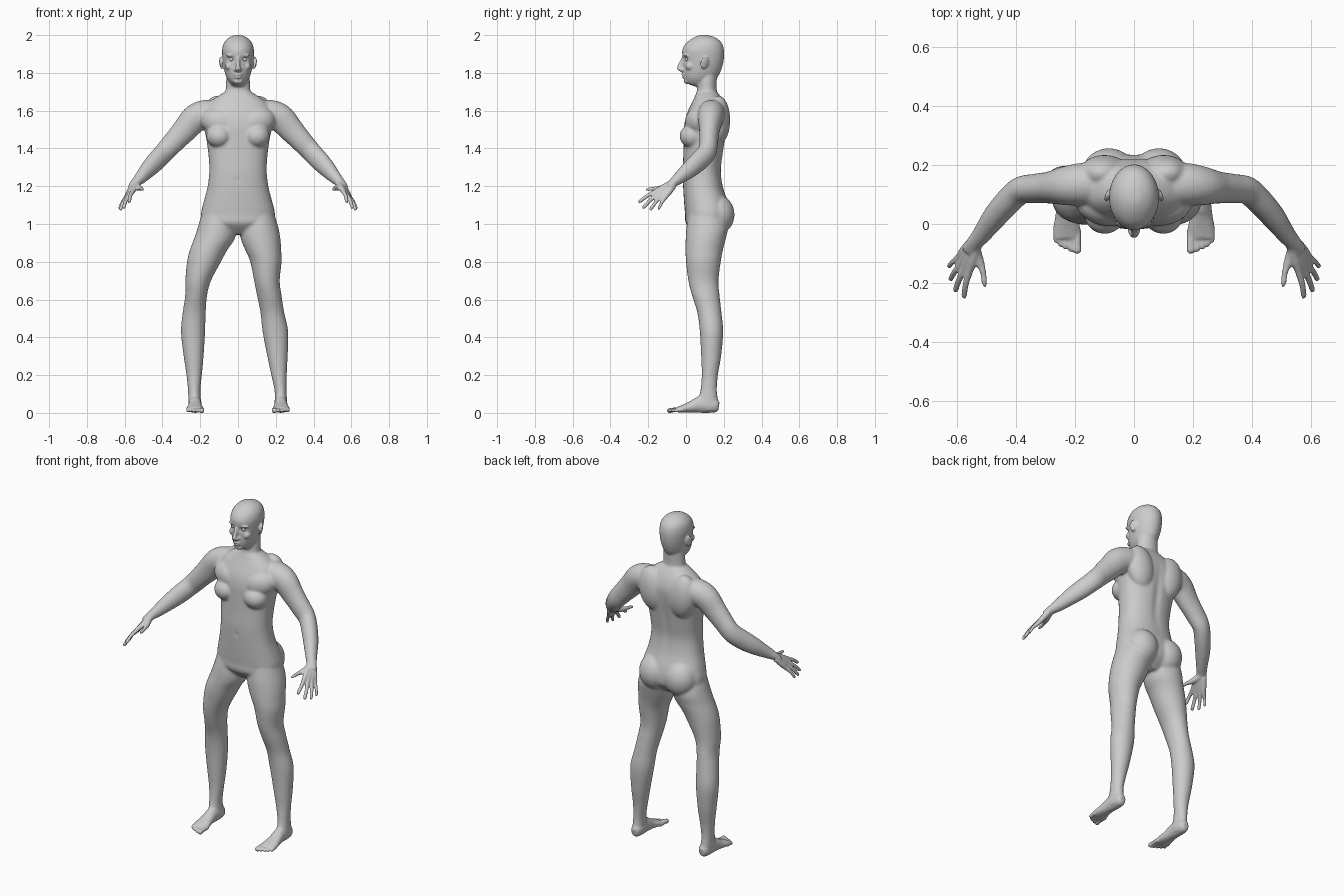
import bpy, bmesh, math
from mathutils import Vector, Matrix, Euler

bm = bmesh.new()


def spline(rows, n):
    """Catmull-Rom interpolation of whole rows."""
    out = []
    for i in range(len(rows) - 1):
        p0, p1 = rows[max(i - 1, 0)], rows[i]
        p2, p3 = rows[i + 1], rows[min(i + 2, len(rows) - 1)]
        for k in range(n):
            t = k / n
            out.append([0.5 * (2 * b + (c - a) * t + (2 * a - 5 * b + 4 * c - d) * t * t
                               + (3 * b - a - 3 * c + d) * t ** 3)
                        for a, b, c, d in zip(p0, p1, p2, p3)])
    out.append(list(rows[-1]))
    return out


def loft(rows, upright=False, s=1, power=2.0, n=5, sides=32):
    """Skin elliptical rings (x, y, z, half width, half depth) along a path."""
    pts = spline([(s * r[0], *r[1:]) for r in rows], n)
    rings = []
    for i, (x, y, z, a, b) in enumerate(pts):
        u, v = Vector((1, 0, 0)), Vector((0, 1, 0))
        if not upright:
            t = Vector(pts[min(i + 1, len(pts) - 1)][:3]) - Vector(pts[max(i - 1, 0)][:3])
            u = t.cross(Vector((0, 0, 1))).normalized()
            v = u.cross(t).normalized()
        ring = []
        for k in range(sides):
            w = 2 * math.pi * k / sides
            c, d = math.cos(w), math.sin(w)
            c = math.copysign(abs(c) ** (2 / power), c)
            d = math.copysign(abs(d) ** (2 / power), d)
            ring.append(bm.verts.new(Vector((x, y, z)) + u * a * c + v * b * d))
        rings.append(ring)
    for r0, r1 in zip(rings, rings[1:]):
        for k in range(sides):
            j = (k + 1) % sides
            bm.faces.new((r0[k], r0[j], r1[j], r1[k]))
    bm.faces.new(rings[0][::-1])
    bm.faces.new(rings[-1])


def column(rows, power=2.0):
    """Upright loft on the centre line from (z, front y, back y, half width)."""
    loft([(0, (f + b) / 2, z, w, (b - f) / 2) for z, f, b, w in rows], True, 1, power)


def blob(loc, size, rot=(0, 0, 0), s=1):
    m = (Matrix.Translation((s * loc[0], loc[1], loc[2]))
         @ Euler((rot[0], s * rot[1], s * rot[2])).to_matrix().to_4x4()
         @ Matrix.Diagonal((*size, 1)))
    bmesh.ops.create_uvsphere(bm, u_segments=32, v_segments=20, radius=1, matrix=m)


# torso and neck
column([(.945, .05, .17, .05), (1.0, .0, .225, .18), (1.05, -.005, .235, .196),
        (1.11, -.01, .225, .184), (1.19, -.015, .198, .163), (1.28, -.018, .186, .152),
        (1.37, -.014, .196, .157), (1.45, -.012, .208, .168), (1.52, -.01, .218, .182),
        (1.58, .003, .22, .185), (1.63, .025, .207, .165), (1.665, .042, .19, .125),
        (1.70, .057, .165, .07)], 2.3)
column([(1.6, .04, .18, .075), (1.66, .048, .17, .07), (1.72, .06, .162, .065),
        (1.80, .06, .165, .06)])

# head
column([(1.728, .045, .14, .03), (1.745, .004, .15, .042), (1.77, -.011, .163, .058),
        (1.80, -.015, .18, .069), (1.84, -.015, .194, .077), (1.88, -.018, .201, .082),
        (1.92, -.02, .201, .084), (1.955, -.002, .191, .076), (1.98, .028, .168, .057),
        (1.995, .058, .135, .031), (2.0, .08, .11, .012)])

# nose, lips and chin
loft([(0, -.012, 1.885, .009, .009), (0, -.022, 1.86, .009, .012),
      (0, -.033, 1.835, .012, .013), (0, -.034, 1.818, .016, .012),
      (0, -.02, 1.806, .012, .008)], True)
blob((0, -.013, 1.79), (.024, .012, .007))
blob((0, -.011, 1.777), (.02, .012, .007))
blob((0, .003, 1.756), (.026, .014, .014))

for s in (1, -1):
    # face sides: brow, cheek, nostril, ear
    blob((.036, .002, 1.893), (.028, .016, .008), (0, .1, .25), s)
    blob((.046, .022, 1.835), (.022, .025, .022), (0, 0, 0), s)
    blob((.014, -.022, 1.817), (.008, .012, .008), (0, 0, 0), s)
    blob((.088, .097, 1.853), (.008, .023, .034), (-.15, .15, .4), s)

    # chest, shoulder blade, buttock
    blob((.1, .032, 1.465), (.068, .066, .062), (0, 0, .2), s)
    blob((.1, .06, 1.54), (.1, .065, .075), (0, -.3, .2), s)
    blob((.1, .172, 1.55), (.085, .062, .13), (0, .15, 0), s)
    blob((.085, .165, 1.05), (.094, .092, .105), (0, 0, 0), s)

    # arm
    loft([(.09, .135, 1.592, .06, .06), (.165, .135, 1.585, .072, .073),
          (.225, .13, 1.56, .067, .075), (.28, .124, 1.5, .055, .067),
          (.335, .12, 1.44, .05, .059), (.385, .113, 1.385, .047, .055),
          (.432, .07, 1.335, .045, .054), (.475, .02, 1.29, .041, .047),
          (.515, -.035, 1.245, .032, .034), (.54, -.066, 1.22, .028, .024),
          (.556, -.095, 1.197, .03, .017)], s=s)

    # fingers, each with its part of the palm
    for start, knuckle, tip, r in (
            ((.532, -.08, 1.215), (.558, -.162, 1.172), (.577, -.252, 1.115), .0105),
            ((.541, -.076, 1.210), (.574, -.152, 1.157), (.607, -.230, 1.083), .0105),
            ((.549, -.071, 1.206), (.586, -.134, 1.146), (.624, -.191, 1.073), .010),
            ((.556, -.066, 1.203), (.593, -.112, 1.139), (.630, -.146, 1.078), .009)):
        a, k, t = Vector(start), Vector(knuckle), Vector(tip)
        loft([(*a, .016, .017), (*a.lerp(k, .55), .016, .016), (*k, .0125, .0125),
              (*(k.lerp(t, .5) + Vector((.003, 0, .004))), r, r),
              (*k.lerp(t, .9), r * .9, r * .9), (*t, .004, .004)], s=s, sides=16)
    loft([(.538, -.08, 1.207, .018, .018), (.523, -.125, 1.192, .016, .016),
          (.511, -.165, 1.188, .0115, .0115), (.506, -.205, 1.182, .010, .010),
          (.505, -.217, 1.18, .004, .004)], s=s, sides=16)

    # foot and toes
    loft([(.226, .174, .034, .016, .02), (.226, .162, .036, .027, .034),
          (.226, .13, .042, .034, .042), (.227, .075, .044, .034, .044),
          (.228, .03, .032, .038, .031), (.228, -.015, .022, .046, .021),
          (.228, -.048, .016, .046, .014)], s=s)
    for x, y, r in ((.192, -.1, .014), (.214, -.095, .0095), (.232, -.087, .0095),
                    (.249, -.077, .009), (.265, -.064, .009)):
        loft([(x, -.02, .016, r, .013), (x, y + .03, .015, r * .9, r * .9),
              (x, y + .01, .012, r, r), (x, y, .01, r * .5, r * .5)], s=s, sides=16)

# legs: height, depth centre, half depth, then (x, half width) of each side
legs = [(1.06, .11, .095, .1, .09, .1, .09), (.98, .112, .11, .11, .104, .11, .104),
        (.92, .104, .106, .12, .105, .126, .108), (.86, .096, .099, .134, .095, .157, .099),
        (.80, .092, .092, .148, .083, .18, .09), (.70, .092, .08, .153, .068, .211, .068),
        (.62, .105, .073, .166, .065, .222, .058), (.53, .124, .064, .182, .063, .232, .061),
        (.43, .135, .062, .198, .068, .238, .064), (.30, .133, .053, .209, .054, .235, .053),
        (.20, .126, .043, .217, .041, .232, .041), (.12, .12, .044, .225, .032, .232, .033),
        (.06, .116, .054, .227, .033, .229, .033), (.015, .12, .05, .227, .03, .227, .03)]
loft([(r[3], r[1], r[0], r[4], r[2]) for r in legs], True, 1)
loft([(r[5], r[1], r[0], r[6], r[2]) for r in legs], True, -1)

# fuse all parts into one skin
bmesh.ops.recalc_face_normals(bm, faces=bm.faces)
mesh = bpy.data.meshes.new("body")
bm.to_mesh(mesh)
bm.free()
body = bpy.data.objects.new("body", mesh)
bpy.context.collection.objects.link(body)
bpy.context.view_layer.objects.active = body
body.select_set(True)
mod = body.modifiers.new("fuse", 'REMESH')
mod.mode = 'VOXEL'
mod.voxel_size = .0055
bpy.ops.object.modifier_apply(modifier=mod.name)

# press in eye sockets, mouth line, navel and spine
dents = [(.034, -.005, 1.872, .016, .012, .011), (-.034, -.005, 1.872, .016, .012, .011),
         (0, -.02, 1.783, .022, .004, .004), (0, -.015, 1.235, .008, .012, .006),
         (0, .2, 1.4, .02, .16, -.008)]
for v in body.data.vertices:
    p = v.co
    for x, y, z, rx, rz, push in dents:
        if abs(p.y - y) < .04 and abs(p.x - x) < 3 * rx and abs(p.z - z) < 3 * rz:
            p.y += push * math.exp(-((p.x - x) / rx) ** 2 - ((p.z - z) / rz) ** 2)

# blend the joins, gently on face, hands and feet
group = body.vertex_groups.new(name="blend")
fine, broad = [], []
for v in body.data.vertices:
    small = v.co.z > 1.74 or abs(v.co.x) > .53 or v.co.z < .06
    (fine if small else broad).append(v.index)
group.add(fine, .15, 'REPLACE')
group.add(broad, 1.0, 'REPLACE')
mod = body.modifiers.new("smooth", 'SMOOTH')
mod.factor = .5
mod.iterations = 18
mod.vertex_group = "blend"
bpy.ops.object.modifier_apply(modifier=mod.name)
body.data.shade_smooth()

# eyes
for name, s in (("left_eye", 1), ("right_eye", -1)):
    bpy.ops.mesh.primitive_uv_sphere_add(segments=24, ring_count=16, radius=.012,
                                         location=(s * .034, .006, 1.872))
    bpy.context.object.name = name
    bpy.ops.object.shade_smooth()
